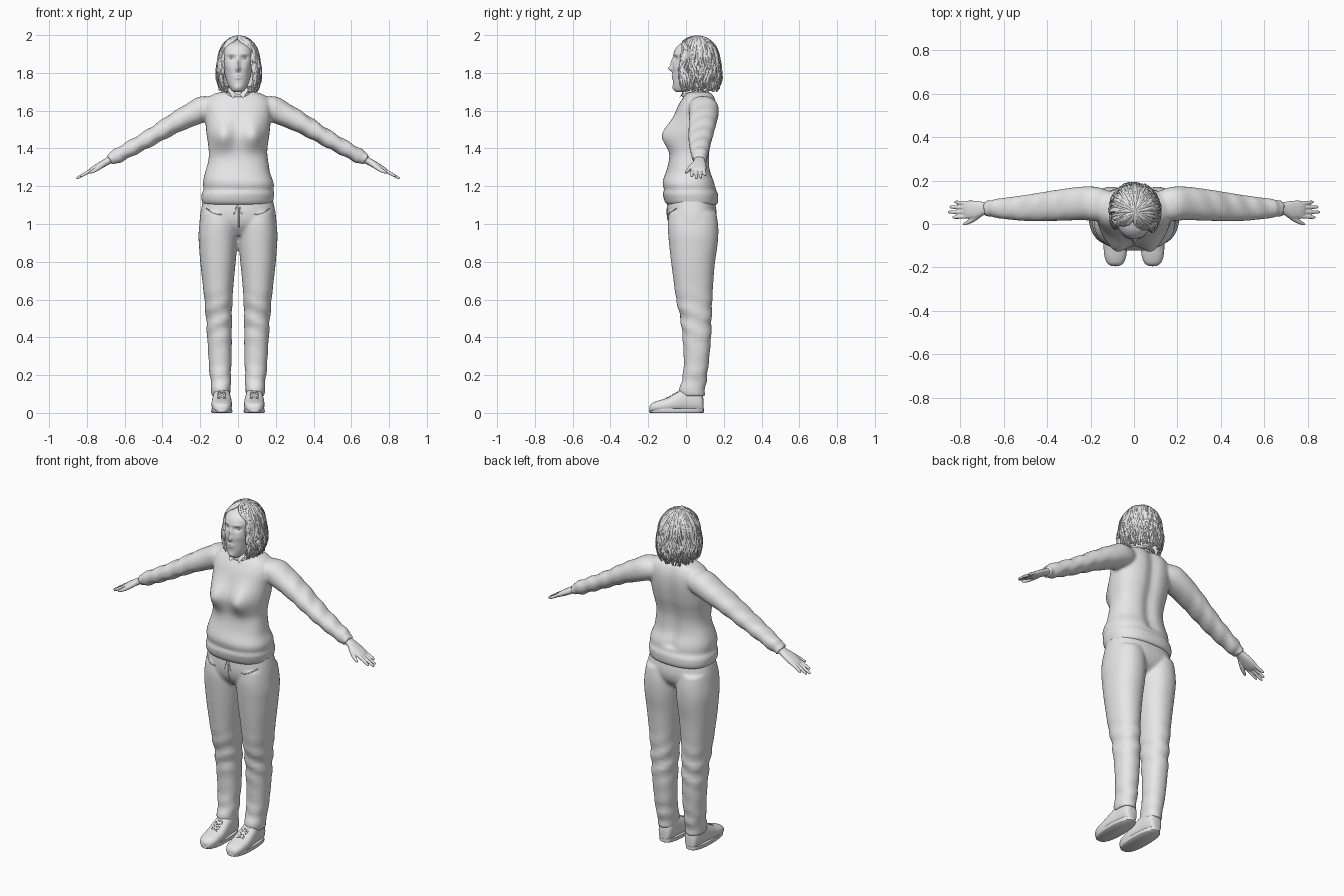
import bpy, bmesh, math, random
from math import sin, cos, pi, exp, radians
from mathutils import Vector, Matrix
from mathutils.bvhtree import BVHTree

random.seed(4)
if "Cube" in bpy.data.objects:
    bpy.data.objects.remove(bpy.data.objects["Cube"])

X, Y, Z = Vector((1, 0, 0)), Vector((0, 1, 0)), Vector((0, 0, 1))
grey = bpy.data.materials.new("plain_grey")
grey.use_nodes = True
grey.diffuse_color = (0.8, 0.8, 0.8, 1)
grey.node_tree.nodes["Principled BSDF"].inputs["Base Color"].default_value = (0.8, 0.8, 0.8, 1)


def spline(rows, k):
    """Smoothly fill in k steps between rows of numbers."""
    out = []
    for i in range(len(rows) - 1):
        a, b, c, d = (rows[max(0, min(len(rows) - 1, i + j))] for j in (-1, 0, 1, 2))
        for s in range(k):
            t = s / k
            out.append([0.5 * (2 * q + (r - p) * t + (2 * p - 5 * q + 4 * r - w) * t * t
                               + (3 * q - p - 3 * r + w) * t ** 3)
                        for p, q, r, w in zip(a, b, c, d)])
    return out + [list(rows[-1])]


def loft(bm, rows, u=X, v=Y, n=32, power=2.2, k=4, shape=None, side=1):
    """Skin rounded sections given as (x, y, z, radius along u, radius along v)."""
    rings = []
    for x, y, z, ru, rv in spline(rows, k):
        ring = []
        for i in range(n):
            c, s = cos(2 * pi * i / n), sin(2 * pi * i / n)
            c, s = (math.copysign(abs(w) ** (2 / power), w) for w in (c, s))
            p = Vector((x, y, z)) + u * (ru * c) + v * (rv * s)
            if shape:
                shape(p)
            p.x *= side
            ring.append(bm.verts.new(p))
        rings.append(ring)
    for a, b in zip(rings, rings[1:]):
        for i in range(n):
            bm.faces.new((a[i], a[(i + 1) % n], b[(i + 1) % n], b[i]))
    bm.faces.new(rings[0])
    bm.faces.new(rings[-1])


def upright(*rows):
    """Sections from (z, x low, x high, y front, y back)."""
    return [((a + b) / 2, (f + r) / 2, z, (b - a) / 2, (r - f) / 2) for z, a, b, f, r in rows]


def finish(bm, name, voxel=0, rounds=3):
    bmesh.ops.recalc_face_normals(bm, faces=bm.faces)
    me = bpy.data.meshes.new(name)
    bm.to_mesh(me)
    bm.free()
    ob = bpy.data.objects.new(name, me)
    bpy.context.collection.objects.link(ob)
    me.materials.append(grey)
    bpy.ops.object.select_all(action='DESELECT')
    bpy.context.view_layer.objects.active = ob
    ob.select_set(True)
    bpy.ops.object.shade_smooth_by_angle(angle=radians(50))
    if voxel:
        m = ob.modifiers.new("fuse", 'REMESH')
        m.mode, m.voxel_size, m.use_smooth_shade = 'VOXEL', voxel, True
        m = ob.modifiers.new("soften", 'SMOOTH')
        m.factor, m.iterations = 0.5, rounds
    return ob


def tubes(name, paths, depth, closed=False):
    """Thin round strands; each path is a list of (point, relative radius)."""
    cu = bpy.data.curves.new(name, 'CURVE')
    cu.dimensions, cu.bevel_depth, cu.bevel_resolution = '3D', depth, 1
    cu.use_fill_caps = True
    for path in paths:
        sp = cu.splines.new('POLY')
        sp.points.add(len(path) - 1)
        sp.use_cyclic_u = closed
        for pt, (p, r) in zip(sp.points, path):
            pt.co, pt.radius = (*p, 1), r
    ob = bpy.data.objects.new(name, cu)
    bpy.context.collection.objects.link(ob)
    cu.materials.append(grey)
    bpy.ops.object.select_all(action='DESELECT')
    bpy.context.view_layer.objects.active = ob
    ob.select_set(True)
    bpy.ops.object.convert(target='MESH')
    bpy.ops.object.shade_smooth_by_angle(angle=radians(60))


def bump(p, x, z, sx, sz):
    return exp(-((p.x - x) / sx) ** 2 - ((p.z - z) / sz) ** 2)


# Sweater: torso with bust, spine groove and folds, fused to the sleeves
def torso_shape(p):
    fold = 0.016 * sin(42 * p.z + 9 * p.x) * max(0, min(1, (1.42 - p.z) * 6))
    p.x *= 1 + fold
    p.y += fold * (p.y - 0.03)
    if p.y < 0.02:
        p.y -= 0.056 * (bump(p, 0.08, 1.47, 0.06, 0.075) + bump(p, -0.08, 1.47, 0.06, 0.075))
    elif p.z > 1.2:
        p.y -= 0.016 * exp(-(p.x / 0.035) ** 2)


def sleeve_shape(p):
    p.z += 0.004 * sin(75 * p.x + 30 * p.y) * min(1, max(0, (p.x - 0.2) * 5))


slope = radians(29)
over = Vector((sin(slope), 0, cos(slope)))
bm = bmesh.new()
loft(bm, [(0, (f + b) / 2, z, w, (b - f) / 2) for z, w, f, b in (
    (1.10, .180, -.095, .160), (1.12, .189, -.113, .170), (1.16, .192, -.125, .172),
    (1.18, .185, -.118, .160), (1.22, .187, -.122, .152), (1.28, .170, -.105, .132),
    (1.36, .155, -.085, .126), (1.42, .158, -.083, .136), (1.48, .167, -.080, .152),
    (1.56, .174, -.064, .165), (1.62, .178, -.044, .166), (1.66, .165, -.022, .158),
    (1.69, .125, .000, .142), (1.70, .075, .020, .12))],
    n=64, power=2.4, shape=torso_shape)
for side in (1, -1):
    loft(bm, [(x, y, z, ry, rp) for x, z, y, ry, rp in (
        (.10, 1.630, .085, .060, .050), (.17, 1.615, .092, .078, .068),
        (.24, 1.582, .095, .077, .063), (.33, 1.537, .088, .073, .054),
        (.42, 1.484, .080, .067, .047), (.50, 1.437, .074, .060, .043),
        (.58, 1.393, .072, .051, .040), (.64, 1.360, .072, .043, .038),
        (.655, 1.351, .072, .037, .032), (.68, 1.338, .072, .038, .033))],
        u=Y, v=over, n=40, shape=sleeve_shape, side=side)
finish(bm, "sweater", 0.009)

# Neckline band and shirt collar points
ring = []
for i in range(40):
    a = 2 * pi * i / 40
    ring.append(((0.07 * sin(a), 0.055 - 0.07 * cos(a), 1.698 - 0.018 * cos(a)), 1))
tubes("neckline", [ring], 0.009, closed=True)
bm = bmesh.new()
for side in (1, -1):
    corners = ((.010, -.018, 1.685), (.028, -.036, 1.665), (.055, -.012, 1.71), (.045, .005, 1.73))
    bm.faces.new([bm.verts.new((side * x, y, z)) for x, y, z in corners])
bmesh.ops.solidify(bm, geom=bm.faces[:], thickness=0.006)
finish(bm, "shirt_collar")


# Trousers: hips fused with both legs, creased at the knees and ankles
def leg_shape(p):
    crease = exp(-((p.z - 0.5) / 0.12) ** 2) + exp(-((p.z - 0.18) / 0.08) ** 2)
    p.y += 0.004 * crease * sin(70 * p.z + 25 * p.x)
    p.x += 0.003 * crease * sin(60 * p.z + 20 * p.y)


bm = bmesh.new()
loft(bm, upright((.94, -.14, .14, -.045, .09), (.99, -.198, .198, -.085, .145),
                 (1.05, -.2, .2, -.1, .163), (1.13, -.184, .184, -.095, .15)), n=48, power=2.4)
for side in (1, -1):
    loft(bm, upright(
        (1.06, .015, .195, -.090, .160), (1.00, .004, .204, -.097, .170),
        (.94, .002, .209, -.094, .171), (.88, .005, .206, -.088, .166),
        (.80, .012, .200, -.079, .154), (.70, .022, .189, -.066, .145),
        (.60, .029, .178, -.052, .140), (.50, .032, .169, -.030, .136),
        (.40, .033, .163, -.019, .133), (.30, .034, .157, -.012, .124),
        (.20, .037, .149, -.016, .113), (.13, .039, .142, -.034, .102),
        (.09, .040, .141, -.030, .100)), n=40, shape=leg_shape, side=side)
trousers = finish(bm, "trousers", 0.009)

# Shoes: rounded uppers on flat soles
bm, soles = bmesh.new(), bmesh.new()
for side in (1, -1):
    loft(bm, [(.086, y, top / 2 + .004, w, top / 2) for y, w, top in (
        (-.193, .018, .030), (-.182, .036, .046), (-.150, .050, .060), (-.100, .054, .076),
        (-.050, .052, .104), (.000, .047, .130), (.050, .044, .130), (.082, .036, .110),
        (.092, .020, .070))], v=Z, n=32, power=2.4, side=side)
    loft(soles, upright((0, .034, .138, -.190, .090), (.004, .030, .142, -.195, .095),
                        (.022, .031, .141, -.194, .094)), n=40, power=2.5, k=1, side=side)
shoes = finish(bm, "shoes")
finish(soles, "shoe_soles")

# Seams and laces laid onto the cloth and shoes
graph = bpy.context.evaluated_depsgraph_get()


def laid_on(ob, points, ray):
    tree = BVHTree.FromObject(ob, graph)
    hits = [tree.ray_cast(Vector(p) - ray, ray)[0] for p in points]
    return [(h, 1) for h in hits if h]


seams = [laid_on(trousers, [(0.004, 0, 1.09 - 0.012 * i) for i in range(10)], Y)]
for side in (1, -1):
    seams.append(laid_on(trousers, [(side * (.085 + .009 * i), 0, 1.05 + .0004 * i * i)
                                    for i in range(10)], Y))
    seams.append(laid_on(trousers, [(side * (.006 + .003 * i), 0, 1.10 - .01 * i)
                                    for i in range(6)], Y))
tubes("trouser_seams", seams, 0.003)
laces = []
for side in (1, -1):
    for row in range(4):
        for tilt in (1, -1):
            laces.append(laid_on(shoes, [(side * .086 + .007 * i, -.1 + .017 * row + .002 * i * tilt, 0)
                                         for i in range(-3, 4)], -Z))
tubes("laces", laces, 0.003)

# Hands: palm, four fingers and a thumb
bm = bmesh.new()


def on_hand(x, y, ry, rp, drop=0):
    return (x, y, 1.338 - (x - .68) * math.tan(slope) - drop, ry, rp)


for side in (1, -1):
    def part(*rows):
        loft(bm, [on_hand(*r) for r in rows], u=Y, v=over, n=16, side=side)
    part((.65, .072, .028, .021), (.69, .071, .030, .019), (.725, .066, .041, .018),
         (.765, .066, .042, .015), (.785, .067, .036, .010))
    for y, spread, tip in ((.035, -.004, .838), (.055, 0, .857), (.075, .003, .850), (.094, .007, .828)):
        part((.755, y, .009, .010), (.80, y + spread / 2, .009, .009),
             (tip - .008, y + spread, .007, .007), (tip, y + spread, .003, .003))
    part((.695, .055, .014, .014), (.735, .025, .013, .013, .008),
         (.765, .008, .010, .010, .010), (.788, -.002, .005, .005, .008))
finish(bm, "hands", 0.0035, 2)


# Head with modelled face, neck and eyes
def face_shape(p):
    if p.y > 0.01:
        return
    q = Vector((abs(p.x), 0, p.z))
    p.y -= (.020 * bump(q, 0, 1.822, .012, .014) + .012 * bump(q, 0, 1.85, .010, .03)
            + .006 * bump(q, 0, 1.785, .022, .006) + .006 * bump(q, 0, 1.772, .019, .006)
            + .006 * bump(q, 0, 1.722, .022, .014) + .004 * bump(q, .035, 1.9, .03, .008)
            + .004 * bump(q, .045, 1.83, .02, .02) - .012 * bump(q, .034, 1.878, .018, .012))


bm = bmesh.new()
loft(bm, [(0, (f + b) / 2, z, w, (b - f) / 2) for z, w, f, b in (
    (1.70, .020, -.052, -.010), (1.71, .035, -.062, .030), (1.74, .054, -.068, .080),
    (1.78, .067, -.070, .120), (1.83, .077, -.070, .140), (1.88, .082, -.067, .148),
    (1.92, .080, -.060, .145), (1.95, .062, -.035, .120), (1.968, .035, .000, .090))],
    n=120, k=8, shape=face_shape)
loft(bm, [(0, .055, 1.63, .062, .062), (0, .052, 1.70, .050, .055), (0, .055, 1.79, .052, .055)])
for side in (1, -1):
    bmesh.ops.create_uvsphere(bm, u_segments=16, v_segments=10, radius=.014,
                              matrix=Matrix.Translation((side * .034, -.037, 1.878)))
finish(bm, "head")


# Hair: inner shell and wavy locks swept from the crown around the face
def hair_point(a, t, s=1):
    if t < .45:
        el = (1 - t / .45) * pi / 2
        h, z = cos(el), 1.86 + .132 * sin(el) * s
    else:
        q = (t - .45) / .55
        h, z = 1 + .11 * sin(pi * q) - .04 * q, 1.86 - .15 * q
    return Vector((.004 + s * .106 * h * sin(a), .058 - s * .118 * h * cos(a), z))


left_edge, right_edge = radians(46), radians(-54)
bm = bmesh.new()
n, m = 60, 20
grid = [[bm.verts.new(hair_point(2 * pi * i / n - pi, .02 + .93 * j / m, .93)) for j in range(m + 1)]
        for i in range(n)]
for i in range(n):
    a = 2 * pi * (i + .5) / n - pi
    for j in range(m):
        if not (right_edge < a < left_edge and .02 + .93 * j / m > .27):
            b = grid[(i + 1) % n]
            bm.faces.new((grid[i][j], b[j], b[j + 1], grid[i][j + 1]))
bm.faces.new([row[0] for row in grid])
shell = finish(bm, "hair_shell")
shell.modifiers.new("thickness", 'SOLIDIFY').thickness = 0.008

locks = []
for i in range(210):
    start = random.uniform(-pi, pi)
    edge = left_edge if start > radians(-15) else right_edge
    inside = right_edge < start < left_edge
    goal = edge * random.uniform(1, 1.35) if inside else start
    phase, lift = random.uniform(0, 2 * pi), random.uniform(.95, 1.01)
    length = random.uniform(.82, 1.04)
    path = []
    for j in range(23):
        t = length * j / 22
        sweep = min(1, t / .3) ** 2
        a = start + (goal - start) * sweep + .07 * min(1, 2 * t) * sin(15 * t + phase)
        p = hair_point(a, t, lift + .035 * t * sin(21 * t + 2 * phase))
        path.append((p, .45 + .75 * sin(pi * min(1, .12 + .86 * j / 22))))
    locks.append(path)
tubes("hair_locks", locks, 0.0075)
